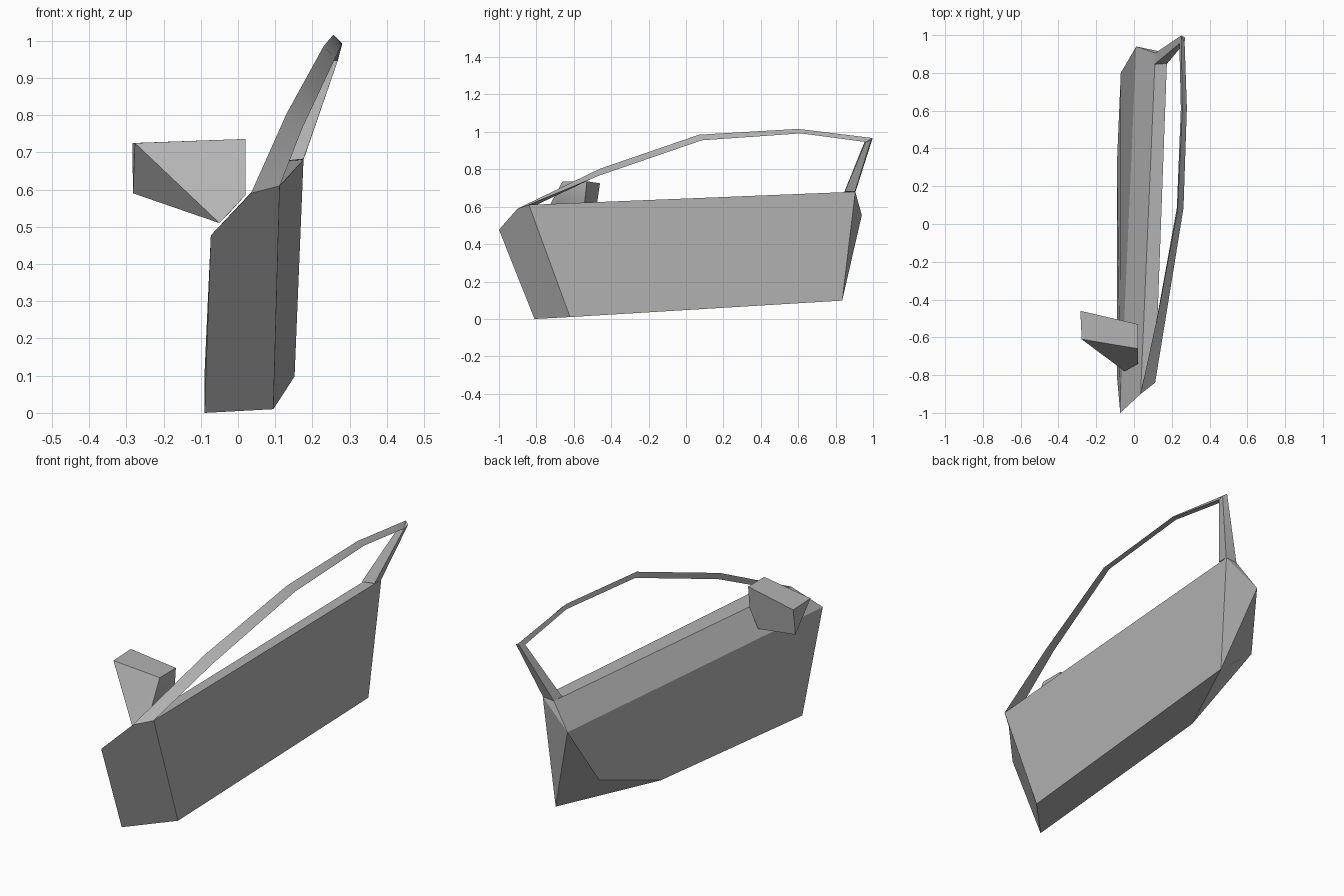
import bpy, bmesh
from math import radians

if "Cube" in bpy.data.objects:
    bpy.data.objects.remove(bpy.data.objects["Cube"])

# Mid grey paint shared by every part
grey = bpy.data.materials.new("mid_grey")
grey.diffuse_color = (0.45, 0.45, 0.45, 1.0)
grey.use_nodes = True
grey.node_tree.nodes["Principled BSDF"].inputs["Base Color"].default_value = grey.diffuse_color


def finish(name, bm):
    bmesh.ops.recalc_face_normals(bm, faces=bm.faces[:])
    mesh = bpy.data.meshes.new(name)
    bm.to_mesh(mesh)
    bm.free()
    mesh.materials.append(grey)
    mesh.shade_smooth()
    mesh.set_sharp_from_angle(angle=radians(30))
    obj = bpy.data.objects.new(name, mesh)
    bpy.context.collection.objects.link(obj)
    return obj


# Door panel: named corners of the faceted shell (outside is -x)
corners = {
    "bottom_front_out": (-0.09, -0.81, 0.0),
    "bottom_front_in": (0.095, -0.62, 0.01),
    "sill_front_in": (0.112, -0.84, 0.61),
    "sill_front_out": (0.035, -0.90, 0.59),
    "belt_front": (-0.073, -1.0, 0.477),
    "belt_back": (0.012, 0.94, 0.555),
    "sill_back_out": (0.113, 0.905, 0.675),
    "sill_back_in": (0.176, 0.905, 0.68),
    "bottom_back_in": (0.152, 0.835, 0.098),
    "arch_top": (-0.07, 0.80, 0.28),
    "arch_low": (-0.09, 0.33, 0.105),
}
panels = [
    "bottom_front_in bottom_back_in sill_back_in sill_front_in",
    "bottom_front_out bottom_front_in sill_front_in sill_front_out belt_front",
    "bottom_front_out belt_front belt_back arch_top arch_low",
    "belt_front sill_front_out sill_back_out belt_back",
    "belt_back sill_back_out sill_back_in",
    "belt_back sill_back_in bottom_back_in",
    "belt_back bottom_back_in arch_low arch_top",
    "bottom_front_out arch_low bottom_back_in bottom_front_in",
    "sill_front_out sill_front_in sill_back_in sill_back_out",
]
bm = bmesh.new()
v = {k: bm.verts.new(p) for k, p in corners.items()}
for panel in panels:
    bm.faces.new([v[k] for k in panel.split()])
finish("door_panel", bm)

# Roof rail: thin triangular section from the front corner over the roof
# each station: outer top, inner edge, outer bottom
rail = [
    [(0.035, -0.90, 0.59), (0.112, -0.84, 0.61), (0.06, -0.82, 0.60)],
    [(0.13, -0.46, 0.803), (0.174, -0.46, 0.768), (0.13, -0.45, 0.775)],
    [(0.23, 0.07, 0.985), (0.262, 0.085, 0.955), (0.227, 0.085, 0.96)],
    [(0.256, 0.60, 1.016), (0.28, 0.615, 0.992), (0.248, 0.61, 0.995)],
    [(0.25, 0.998, 0.967), (0.268, 0.96, 0.946), (0.24, 0.955, 0.948)],
]
# Rear pillar: same section from the roof corner down to the sill
pillar = [
    rail[-1],
    [(0.113, 0.905, 0.675), (0.176, 0.85, 0.682), (0.108, 0.845, 0.675)],
]


def sweep(name, stations):
    bm = bmesh.new()
    rings = [[bm.verts.new(p) for p in s] for s in stations]
    for a, b in zip(rings, rings[1:]):
        for i in range(3):
            j = (i + 1) % 3
            bm.faces.new((a[i], a[j], b[j], b[i]))
    bm.faces.new(rings[0])
    bm.faces.new(rings[-1])
    finish(name, bm)


sweep("roof_rail", rail)
# the pillar has an extra flange along its rear inner corner
bm = bmesh.new()
for p in pillar[0] + pillar[1] + [(0.27, 0.988, 0.955), (0.176, 0.903, 0.68)]:
    bm.verts.new(p)
bmesh.ops.convex_hull(bm, input=bm.verts[:])
finish("rear_pillar", bm)

# Side mirror: faceted wedge housing
bm = bmesh.new()
for p in [(-0.277, -0.61, 0.725), (0.02, -0.66, 0.736), (-0.05, -0.78, 0.51),
          (0.02, -0.74, 0.585), (-0.284, -0.46, 0.725), (-0.282, -0.48, 0.59),
          (0.02, -0.53, 0.736), (-0.03, -0.54, 0.53), (0.02, -0.542, 0.62)]:
    bm.verts.new(p)
bmesh.ops.convex_hull(bm, input=bm.verts[:])
bmesh.ops.dissolve_limit(bm, angle_limit=0.12, verts=bm.verts[:], edges=bm.edges[:])
finish("side_mirror", bm)
